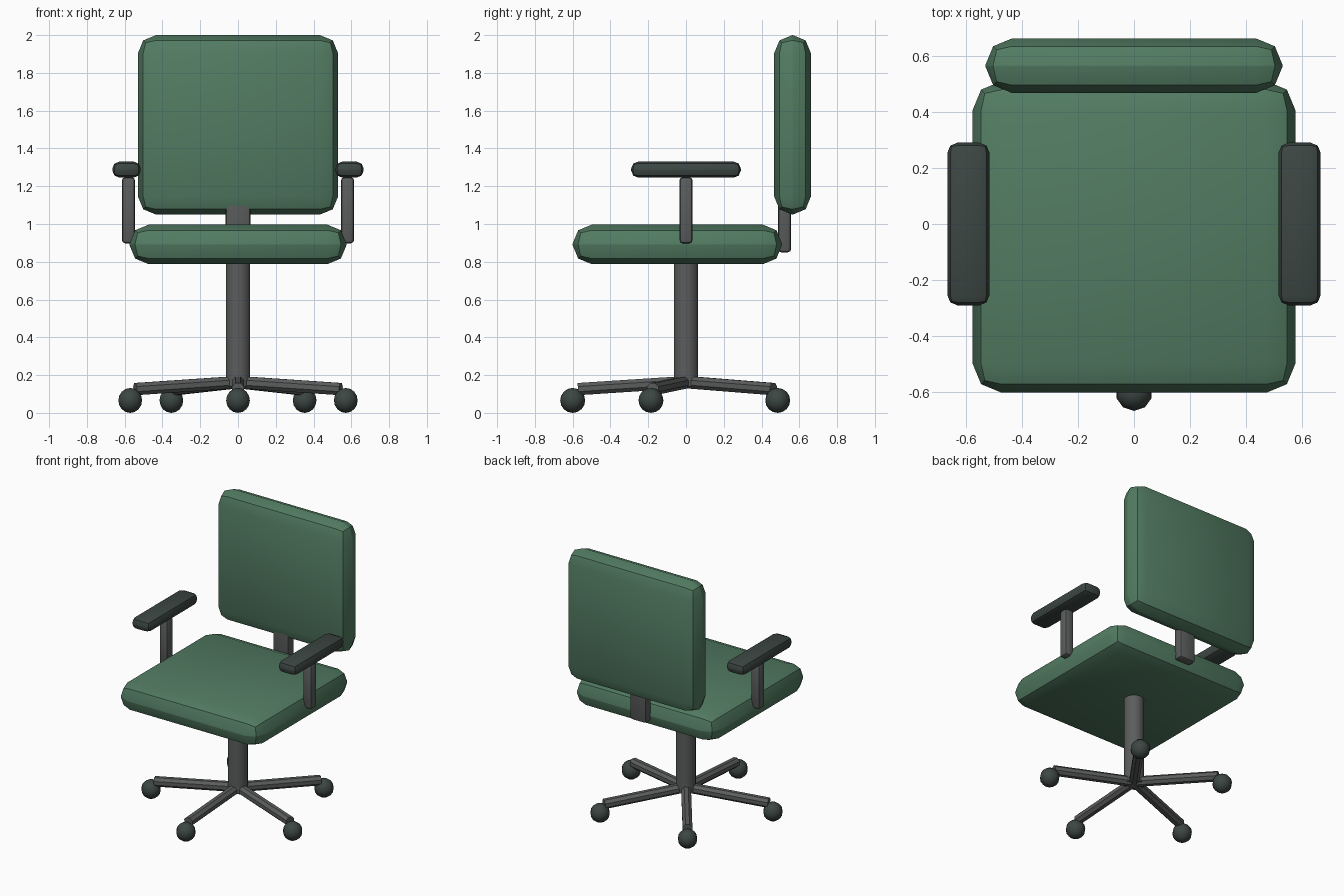
import bpy, bmesh, math
from mathutils import Vector, Matrix

if "Cube" in bpy.data.objects:
    bpy.data.objects.remove(bpy.data.objects["Cube"])


def material(name, rgb):
    m = bpy.data.materials.new(name)
    m.diffuse_color = (*rgb, 1)
    m.use_nodes = True
    m.node_tree.nodes["Principled BSDF"].inputs["Base Color"].default_value = m.diffuse_color
    return m


GREEN = material("green_fabric", (0.085, 0.2, 0.122))
DARK = material("dark_plastic", (0.045, 0.062, 0.055))
METAL = material("dark_metal", (0.105, 0.11, 0.108))


def finish(name, bm, mat, angle):
    """Turn a bmesh into a named object, smooth below the given angle."""
    bmesh.ops.recalc_face_normals(bm, faces=bm.faces)
    me = bpy.data.meshes.new(name)
    bm.to_mesh(me)
    bm.free()
    me.materials.append(mat)
    ob = bpy.data.objects.new(name, me)
    bpy.context.collection.objects.link(ob)
    bpy.ops.object.select_all(action='DESELECT')
    ob.select_set(True)
    bpy.context.view_layer.objects.active = ob
    bpy.ops.object.shade_smooth_by_angle(angle=math.radians(angle))
    return ob


def soft_box(name, center, size, bevel, mat, segments=2):
    bm = bmesh.new()
    bmesh.ops.create_cube(bm, size=1)
    bmesh.ops.scale(bm, vec=size, verts=bm.verts)
    bmesh.ops.bevel(bm, geom=bm.edges[:], offset=bevel, segments=segments,
                    profile=0.5, affect='EDGES')
    bmesh.ops.translate(bm, vec=center, verts=bm.verts)
    return finish(name, bm, mat, 35)


def rod(name, a, b, radius, sides, mat):
    a, b = Vector(a), Vector(b)
    d = b - a
    # keep a flat side of the rod facing up
    rot = d.to_track_quat('Z', 'Y').to_matrix().to_4x4()
    mtx = Matrix.Translation((a + b) / 2) @ rot @ Matrix.Rotation(math.pi / sides, 4, 'Z')
    bm = bmesh.new()
    bmesh.ops.create_cone(bm, cap_ends=True, segments=sides, radius1=radius,
                          radius2=radius, depth=d.length, matrix=mtx)
    return finish(name, bm, mat, 35)


# Cushions
soft_box("seat", (0, -0.046, 0.892), (1.15, 1.11, 0.21), 0.103, GREEN)
soft_box("backrest", (0, 0.564, 1.525), (1.06, 0.195, 0.95), 0.096, GREEN)

# Strut joining the seat and the backrest
soft_box("back_support", (0, 0.522, 1.1), (0.13, 0.07, 0.5), 0.018, METAL)

# Central column
rod("column", (0, 0, 0.14), (0, 0, 0.85), 0.067, 12, METAL)

# Armrests
for side, s in (("left", -1), ("right", 1)):
    soft_box(f"arm_post_{side}", (s * 0.58, 0, 1.073), (0.07, 0.07, 0.35), 0.018, METAL)
    soft_box(f"armrest_{side}", (s * 0.59, 0, 1.288), (0.15, 0.58, 0.084), 0.036, DARK)

# Five-star base with castors
for i in range(5):
    t = math.radians(-90 + 72 * i)
    c, n = math.cos(t), math.sin(t)
    rod(f"base_leg_{i + 1}", (0, 0, 0.163), (0.572 * c, 0.572 * n, 0.126), 0.035, 8, METAL)
    bm = bmesh.new()
    bmesh.ops.create_uvsphere(bm, u_segments=10, v_segments=8, radius=0.066,
                              matrix=Matrix.Translation((0.6 * c, 0.6 * n, 0.066)))
    finish(f"castor_{i + 1}", bm, DARK, 60)
